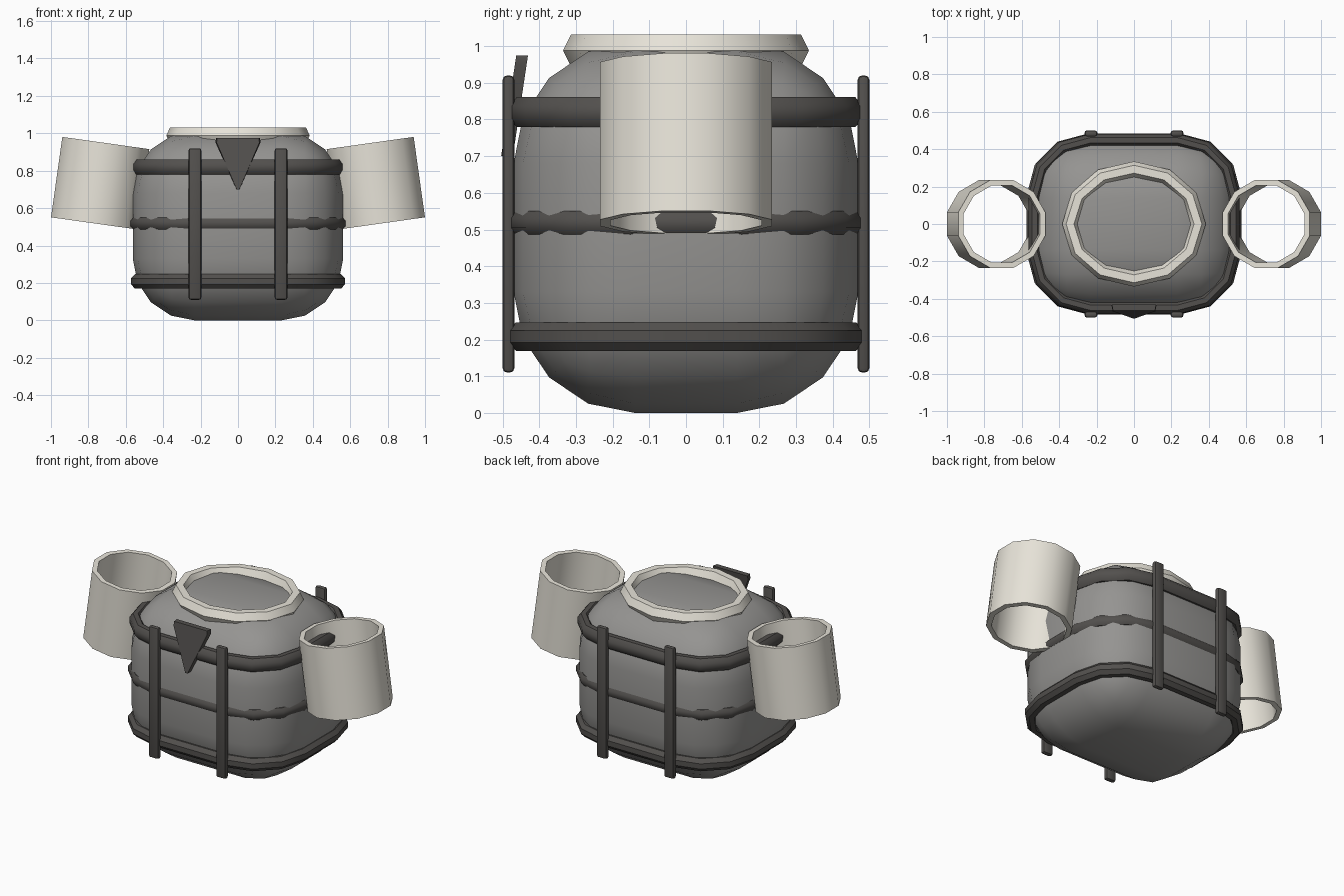
import bpy, bmesh, math
from mathutils import Matrix, Vector

if "Cube" in bpy.data.objects:
    bpy.data.objects.remove(bpy.data.objects["Cube"])


def material(name, rgb):
    m = bpy.data.materials.new(name)
    m.diffuse_color = (*rgb, 1)
    m.use_nodes = True
    m.node_tree.nodes["Principled BSDF"].inputs["Base Color"].default_value = m.diffuse_color
    return m


GREY = material("body_grey", (0.30, 0.295, 0.285))
DARK = material("dark_strap", (0.085, 0.08, 0.075))
CREAM = material("cream", (0.80, 0.77, 0.69))


def finish(name, bm, mat, angle=40):
    bmesh.ops.recalc_face_normals(bm, faces=bm.faces[:])
    me = bpy.data.meshes.new(name)
    bm.to_mesh(me)
    bm.free()
    me.materials.append(mat)
    ob = bpy.data.objects.new(name, me)
    bpy.context.collection.objects.link(ob)
    bpy.ops.object.select_all(action='DESELECT')
    ob.select_set(True)
    bpy.context.view_layer.objects.active = ob
    bpy.ops.object.shade_smooth_by_angle(angle=math.radians(angle))
    return ob


def rounded_box(name, size, loc, bevel, segs, mat, angle=40):
    bm = bmesh.new()
    bmesh.ops.create_cube(bm, size=1)
    bmesh.ops.scale(bm, vec=size, verts=bm.verts)
    bmesh.ops.bevel(bm, geom=bm.edges[:], offset=bevel, segments=segs,
                    profile=0.5, affect='EDGES')
    bmesh.ops.translate(bm, vec=loc, verts=bm.verts)
    return finish(name, bm, mat, angle)


def loft(name, rings, mat, matrix=Matrix(), angle=40):
    """Skin closed sections, joined round into a closed loop."""
    bm = bmesh.new()
    vs = [[bm.verts.new(matrix @ Vector(p)) for p in r] for r in rings]
    n, k = len(vs), len(vs[0])
    for i in range(n):
        a, b = vs[i], vs[(i + 1) % n]
        for j in range(k):
            bm.faces.new((a[j], b[j], b[(j + 1) % k], a[(j + 1) % k]))
    return finish(name, bm, mat, angle)


# Body
rounded_box("body", (1.125, 0.94, 1.01), (0, 0, 0.505), 0.33, 4, GREY)

# Neck collar: oval ring with a six-sided section
collar = []
for i in range(12):
    a = i * math.pi / 6
    sec = []
    for j in range(6):
        t = j * math.pi / 3
        d = 0.042 * math.cos(t)
        sec.append(((0.342 + d) * math.cos(a), (0.293 + d) * math.sin(a),
                    0.988 + 0.05 * math.sin(t)))
    collar.append(sec)
loft("neck_collar", collar, CREAM)


# Straps around the body
def strap(name, z, hx, hy, r, h):
    rings = []
    for q in range(4):
        sx, sy = ((1, 1), (-1, 1), (-1, -1), (1, -1))[q]
        for s in range(4):
            a = math.radians(90 * q + 30 * s)
            c, n = math.cos(a), math.sin(a)
            cx, cy = sx * (hx - 0.33), sy * (hy - 0.33)
            sec = []
            for j in range(8):
                t = math.radians(22.5 + 45 * j)
                d = 0.33 - r + r * 1.08 * math.cos(t)
                sec.append((cx + d * c, cy + d * n, z + h * 1.08 * math.sin(t)))
            rings.append(sec)
    loft(name, rings, DARK)


strap("upper_strap", 0.82, 0.565, 0.482, 0.035, 0.041)
strap("middle_strap", 0.518, 0.575, 0.481, 0.026, 0.032)
strap("lower_strap", 0.208, 0.572, 0.485, 0.037, 0.039)

# Vertical bars, front and back
for side, y in (("front", -0.484), ("back", 0.484)):
    for x in (-0.23, 0.23):
        rounded_box(f"{side}_bar", (0.068, 0.032, 0.81), (x, y, 0.515),
                    0.012, 2, DARK)

# Tilted shoulder tubes, open at both ends
for s in (-1, 1):
    m = Matrix.Translation((s * 0.737, 0, 0.733)) @ \
        Matrix.Rotation(math.radians(-8 * s), 4, 'Y')
    rings = []
    for i in range(12):
        a = math.radians(15 + 30 * i)
        c, n = math.cos(a), math.sin(a)
        rings.append([(r * c, r * n, z) for r, z in
                      ((0.243, -0.217), (0.243, 0.217),
                       (0.213, 0.217), (0.213, -0.217))])
    loft("shoulder_tube", rings, CREAM, m)

# Triangular chest badge, leaning back at the top
bm = bmesh.new()
outline = [(-0.118, 0.975), (-0.12, 0.95), (-0.008, 0.70), (0.008, 0.70),
           (0.12, 0.95), (0.118, 0.975)]
lean = lambda z: -0.488 + (z - 0.70) * 0.15
front = [bm.verts.new((x * 0.95, lean(z) - 0.016, z)) for x, z in outline]
back = [bm.verts.new((x, lean(z) + 0.016, z)) for x, z in outline]
bm.faces.new(front)
bm.faces.new(back[::-1])
for i in range(6):
    j = (i + 1) % 6
    bm.faces.new((front[i], back[i], back[j], front[j]))
finish("chest_badge", bm, DARK, 30)
